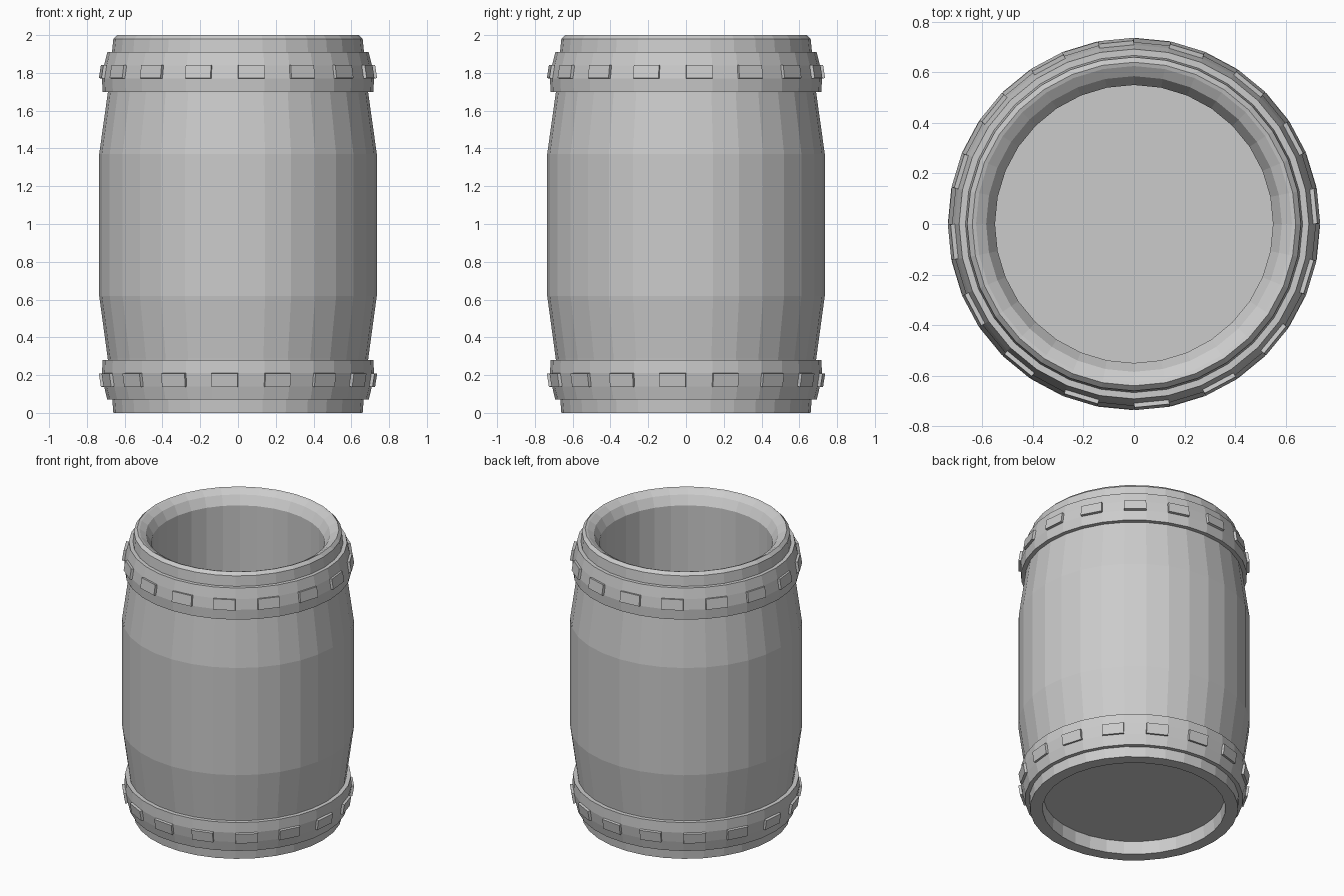
import bpy, bmesh, math

if "Cube" in bpy.data.objects:
    bpy.data.objects.remove(bpy.data.objects["Cube"])

SIDES = 32

grey = bpy.data.materials.new("barrel_grey")
grey.diffuse_color = (0.6, 0.6, 0.6, 1)
grey.use_nodes = True
grey.node_tree.nodes["Principled BSDF"].inputs["Base Color"].default_value = grey.diffuse_color


def lathe(name, profile, closed=False, studs=None):
    """Spin an (r, z) profile round z; r = 0 points become caps.
    studs = (segment, parity): raise every second face of that segment."""
    bm = bmesh.new()
    rings = []
    for r, z in profile:
        if r == 0:
            rings.append([bm.verts.new((0, 0, z))] * SIDES)
        else:
            rings.append([bm.verts.new((r * math.cos(2 * math.pi * i / SIDES),
                                        r * math.sin(2 * math.pi * i / SIDES), z))
                          for i in range(SIDES)])
    raised = []
    count = len(rings) if closed else len(rings) - 1
    for s in range(count):
        a, b = rings[s], rings[(s + 1) % len(rings)]
        for i in range(SIDES):
            j = (i + 1) % SIDES
            corners = list(dict.fromkeys((a[i], a[j], b[j], b[i])))
            f = bm.faces.new(corners)
            if studs and s == studs[0] and i % 2 == studs[1]:
                raised.append(f)
    bmesh.ops.recalc_face_normals(bm, faces=bm.faces[:])
    # blocks standing proud of the hoop
    for f in raised:
        n = f.normal.copy()
        out = bmesh.ops.extrude_face_region(bm, geom=[f])
        vs = [g for g in out["geom"] if isinstance(g, bmesh.types.BMVert)]
        bmesh.ops.translate(bm, verts=vs, vec=n * 0.017)
        if f.is_valid:
            bm.faces.remove(f)
    me = bpy.data.meshes.new(name)
    bm.to_mesh(me)
    bm.free()
    me.materials.append(grey)
    ob = bpy.data.objects.new(name, me)
    bpy.context.collection.objects.link(ob)
    return ob


# Barrel shell: recessed base, bulging wall, rounded rim, open inside
lathe("barrel_body", [
    (0, 0.09), (0.575, 0.09), (0.58, 0.0), (0.66, 0.0), (0.667, 0.09),
    (0.69, 0.29), (0.735, 0.62), (0.735, 1.37), (0.69, 1.69),
    (0.667, 1.91), (0.66, 1.98), (0.64, 2.0), (0.625, 1.995),
    (0.585, 1.97), (0.55, 1.91), (0.55, 0.14), (0, 0.14)])

# Hoops with alternating raised blocks; the blocks are offset between hoops
hoop = [(0.65, 0.07), (0.692, 0.07), (0.709, 0.14), (0.72, 0.21),
        (0.717, 0.28), (0.65, 0.28)]
lathe("lower_hoop", hoop, closed=True, studs=(2, 1))
lathe("upper_hoop", [(r, 1.98 - z) for r, z in hoop], closed=True, studs=(2, 0))
